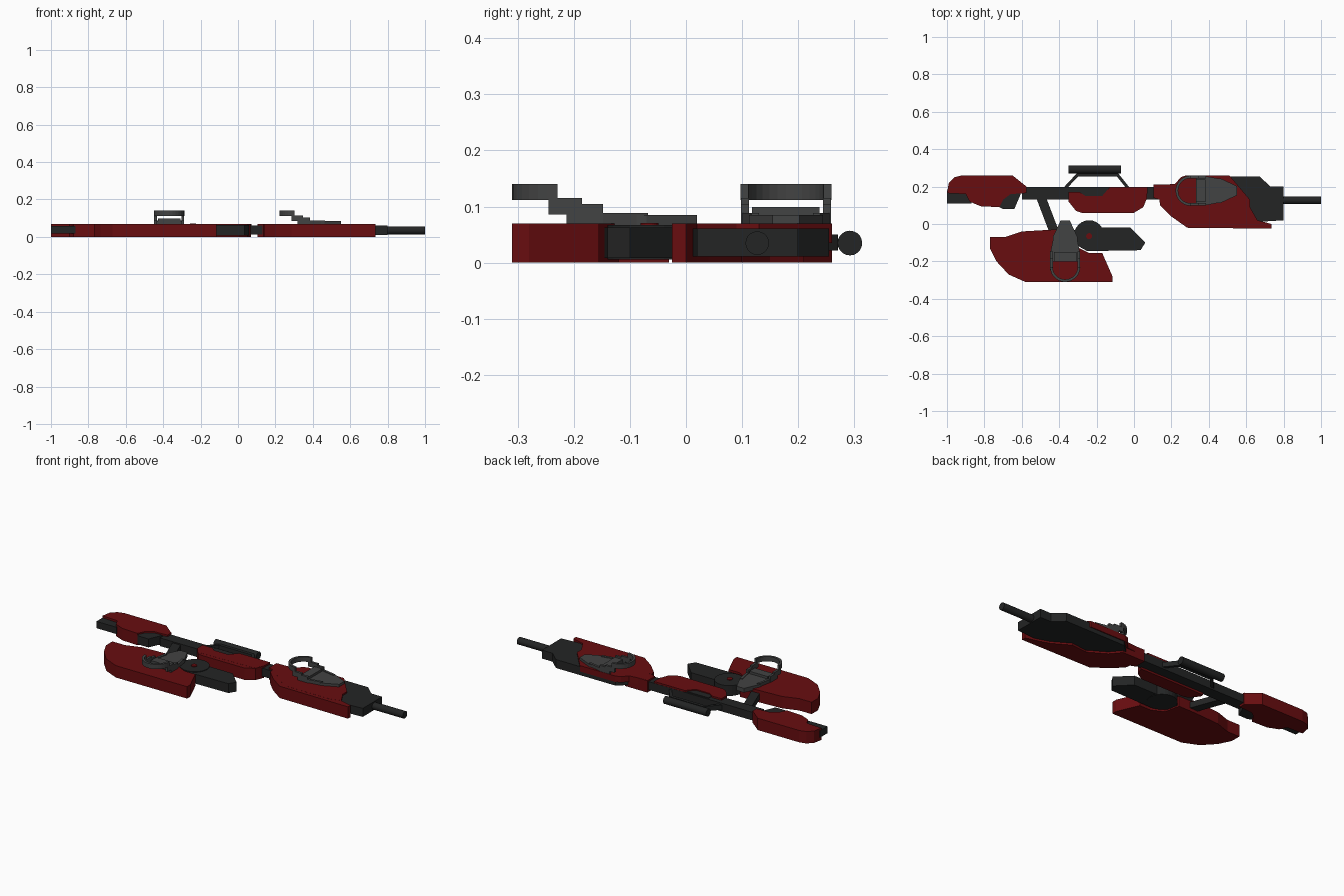
import bpy, bmesh, math
from mathutils import Vector


def material(name, rgb):
    m = bpy.data.materials.new(name)
    m.diffuse_color = (*rgb, 1)
    return m


RED = material("dark red", (0.14, 0.004, 0.005))
DARK = material("charcoal", (0.017, 0.018, 0.018))
GREY = material("mid grey", (0.055, 0.056, 0.056))


def plate(name, pts, z0, z1, mat):
    """Extrude a plan outline between two heights."""
    bm = bmesh.new()
    face = bm.faces.new([bm.verts.new((x, y, z0)) for x, y in pts])
    ext = bmesh.ops.extrude_face_region(bm, geom=[face])
    top = [v for v in ext["geom"] if isinstance(v, bmesh.types.BMVert)]
    bmesh.ops.translate(bm, verts=top, vec=(0, 0, z1 - z0))
    bmesh.ops.recalc_face_normals(bm, faces=bm.faces)
    me = bpy.data.meshes.new(name)
    bm.to_mesh(me)
    bm.free()
    me.materials.append(mat)
    ob = bpy.data.objects.new(name, me)
    bpy.context.collection.objects.link(ob)
    return ob


def beam(name, a, b, width, z0, z1, mat):
    a, b = Vector(a), Vector(b)
    d = (b - a).normalized() * width / 2
    n = Vector((-d.y, d.x))
    return plate(name, [a + n, b + n, b - n, a - n], z0, z1, mat)


def box(name, x0, x1, y0, y1, z0, z1, mat):
    return plate(name, [(x0, y0), (x1, y0), (x1, y1), (x0, y1)], z0, z1, mat)


def disc(name, x, y, r, z0, z1, mat):
    pts = [(x + r * math.cos(i * math.pi / 12), y + r * math.sin(i * math.pi / 12))
           for i in range(24)]
    return plate(name, pts, z0, z1, mat)


def rod(name, x0, x1, y, z, r):
    bpy.ops.mesh.primitive_cylinder_add(
        vertices=20, radius=r, depth=x1 - x0, location=((x0 + x1) / 2, y, z),
        rotation=(0, math.pi / 2, 0))
    ob = bpy.context.object
    ob.name = name
    ob.data.materials.append(DARK)
    bpy.ops.object.shade_smooth_by_angle()


# Front body: blade, cover over the back half, and core that forms the nose
plate("front_blade", [
    (0.105, 0.21), (0.105, 0.14), (0.135, 0.13), (0.14, 0.10), (0.20, 0.04),
    (0.285, -0.02), (0.735, -0.025), (0.735, 0.0), (0.66, 0.02), (0.60, 0.04),
    (0.50, 0.10), (0.40, 0.09), (0.30, 0.15), (0.25, 0.21)], 0, 0.0695, RED)
plate("front_cover", [
    (0.11, 0.205), (0.22, 0.215), (0.25, 0.25), (0.28, 0.26), (0.51, 0.26),
    (0.62, 0.13), (0.62, 0.09), (0.66, 0.02), (0.60, 0.0), (0.30, 0.0),
    (0.15, 0.12)], 0.035, 0.07, RED)
plate("nose_core", [
    (0.23, 0.21), (0.28, 0.255), (0.67, 0.255), (0.73, 0.20), (0.80, 0.20),
    (0.80, 0.02), (0.64, 0.01), (0.40, 0.05)], 0.011, 0.061, DARK)
rod("barrel", 0.78, 1.0, 0.127, 0.035, 0.021)

# Middle: spine, red body with its cover
box("spine", -0.60, 0.13, 0.13, 0.198, 0.012, 0.06, DARK)
plate("middle_body", [
    (-0.35, 0.14), (-0.35, 0.12), (-0.31, 0.07), (-0.28, 0.06), (0.0, 0.06),
    (0.05, 0.09), (0.07, 0.14)], 0, 0.0695, RED)
plate("middle_cover", [
    (-0.35, 0.17), (-0.35, 0.13), (-0.31, 0.08), (0.04, 0.09), (0.07, 0.14),
    (0.072, 0.197), (-0.13, 0.197), (-0.17, 0.15), (-0.26, 0.15),
    (-0.29, 0.17)], 0.035, 0.07, RED)
box("middle_inset", -0.28, -0.14, 0.14, 0.19, 0.02, 0.064, DARK)

# Sight rail on bent brackets
rod("sight_tube", -0.35, -0.07, 0.292, 0.035, 0.022)
beam("sight_bracket_left", (-0.37, 0.19), (-0.30, 0.265), 0.016, 0.022, 0.05, DARK)
beam("sight_bracket_right", (-0.03, 0.19), (-0.09, 0.265), 0.016, 0.022, 0.05, DARK)
beam("sight_bracket_bar", (-0.306, 0.262), (-0.084, 0.262), 0.018, 0.022, 0.05, DARK)

# Stock at the left end
plate("stock", [
    (-1.0, 0.165), (-0.99, 0.22), (-0.96, 0.25), (-0.92, 0.26), (-0.65, 0.26),
    (-0.575, 0.20), (-0.575, 0.165), (-0.66, 0.16), (-0.70, 0.13),
    (-0.72, 0.09), (-0.82, 0.095), (-0.88, 0.12), (-0.90, 0.16)], 0, 0.07, RED)
box("stock_tip", -1.0, -0.87, 0.11, 0.18, 0.018, 0.058, DARK)
plate("stock_joint", [
    (-0.74, 0.17), (-0.73, 0.095), (-0.70, 0.08), (-0.64, 0.08), (-0.61, 0.15),
    (-0.60, 0.18)], 0.012, 0.062, DARK)

# Lower wing, its strut and pivot
beam("strut", (-0.50, 0.15), (-0.42, -0.06), 0.05, 0.018, 0.053, DARK)
plate("lower_wing", [
    (-0.77, -0.07), (-0.69, -0.07), (-0.60, -0.04), (-0.43, -0.03),
    (-0.33, -0.03), (-0.31, -0.12), (-0.24, -0.155), (-0.17, -0.155),
    (-0.115, -0.28), (-0.115, -0.31), (-0.58, -0.31), (-0.67, -0.27),
    (-0.735, -0.20), (-0.77, -0.13)], 0, 0.07, RED)
plate("pivot_arm", [
    (-0.34, -0.05), (-0.30, -0.02), (-0.02, -0.02), (0.06, -0.10),
    (0.035, -0.14), (-0.25, -0.145), (-0.33, -0.10)], 0.008, 0.063, DARK)
disc("pivot_disc", -0.24, -0.06, 0.08, 0.006, 0.067, DARK)
disc("pivot_pin", -0.24, -0.065, 0.016, 0.06, 0.071, RED)


def handle(prefix, place):
    """Stepped grip: u runs from the raised loop to the tip, v is sideways."""
    def part(name, uv, z0, z1):
        plate(prefix + "_" + name, [place(u, v) for u, v in uv], z0, z1, GREY)

    arc = [math.pi / 2 + i * math.pi / 14 for i in range(15)]
    loop = [(0.081 + r * math.cos(a), r * math.sin(a))
            for r, order in ((0.081, arc), (0.067, arc[::-1])) for a in order]
    part("loop", loop, 0.112, 0.14)
    # Side rails come down in steps
    for s, side in ((1, "a"), (-1, "b")):
        for i, (u0, u1, w0, w1, z0, z1) in enumerate((
                (0.065, 0.125, 0.080, 0.080, 0.086, 0.115),
                (0.097, 0.162, 0.080, 0.080, 0.065, 0.105),
                (0.155, 0.242, 0.079, 0.062, 0.060, 0.089))):
            part(f"step_{side}{i + 1}", [
                (u0, s * w0), (u1, s * w1), (u1, s * (w1 - 0.014)),
                (u0, s * (w0 - 0.014))], z0, z1)
    part("grip", [(0.11, -0.066), (0.24, -0.066), (0.33, -0.024),
                  (0.33, 0.024), (0.24, 0.066), (0.11, 0.066)], 0.06, 0.085)
    part("grip_pad", [(0.11, -0.06), (0.16, -0.06), (0.16, 0.06),
                      (0.11, 0.06)], 0.08, 0.099)


handle("front_handle", lambda u, v: (0.222 + u, 0.178 + v))
handle("lower_handle", lambda u, v: (-0.368 + v, -0.31 + u))
